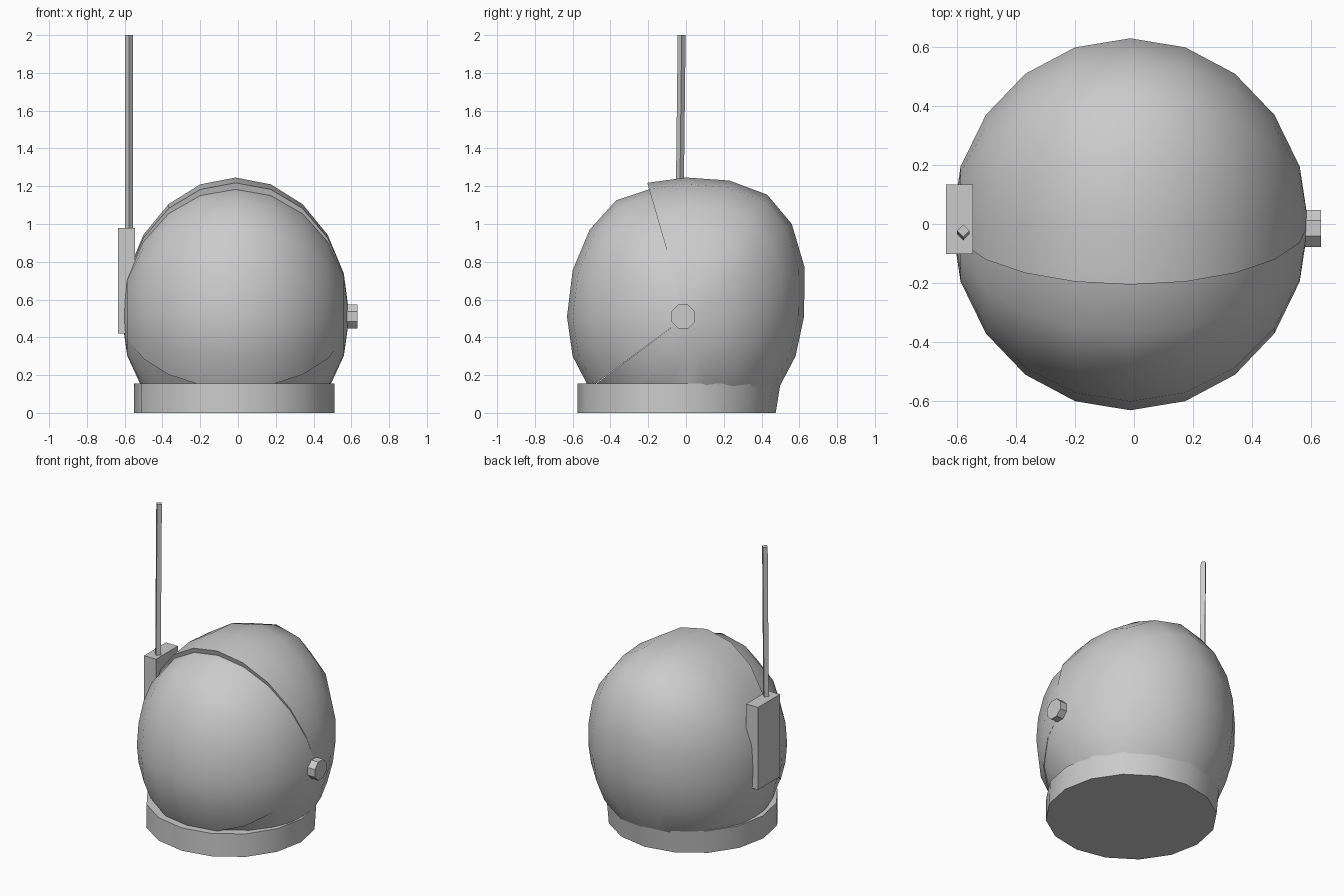
import bpy, bmesh, math
from mathutils import Vector, Matrix

if "Cube" in bpy.data.objects:
    bpy.data.objects.remove(bpy.data.objects["Cube"])

CX, CY, CZ, RX = -0.013, 0.0, 0.51, 0.603
RINGS = 10


def finish(bm, name, angle=30):
    bmesh.ops.recalc_face_normals(bm, faces=bm.faces)
    me = bpy.data.meshes.new(name)
    bm.to_mesh(me)
    bm.free()
    ob = bpy.data.objects.new(name, me)
    bpy.context.collection.objects.link(ob)
    bpy.ops.object.select_all(action='DESELECT')
    ob.select_set(True)
    bpy.context.view_layer.objects.active = ob
    bpy.ops.object.shade_smooth_by_angle(angle=math.radians(angle))
    return ob


def dome(name, profile, cut_z):
    """Sweep a side (y, z) profile into a sphere with poles on the x axis."""
    def lip(p):
        return (p[0] * 0.92, CZ + (p[1] - CZ) * 0.92)
    pts = [lip(profile[0])] + profile + [lip(profile[-1])]
    bm = bmesh.new()
    rows = []
    for i in range(RINGS + 1):
        a = math.pi * i / RINGS
        s = math.sin(a)
        rows.append([bm.verts.new((CX + RX * math.cos(a), CY + y * s,
                                   CZ + (z - CZ) * s)) for y, z in pts])
    for r0, r1 in zip(rows, rows[1:]):
        for j in range(len(pts) - 1):
            bm.faces.new((r0[j], r0[j + 1], r1[j + 1], r1[j]))
    bmesh.ops.remove_doubles(bm, verts=bm.verts, dist=1e-4)
    # the part below the cut is hidden in the collar
    bmesh.ops.bisect_plane(bm, geom=bm.verts[:] + bm.edges[:] + bm.faces[:],
                           plane_co=(0, 0, cut_z), plane_no=(0, 0, 1),
                           clear_inner=True)
    return finish(bm, name)


def tube(name, sides, r0, r1, p0, p1, turn=0.0):
    """Straight prism from p0 to p1."""
    p0, p1 = Vector(p0), Vector(p1)
    d = p1 - p0
    bm = bmesh.new()
    mat = (Matrix.Translation((p0 + p1) / 2)
           @ Vector((0, 0, 1)).rotation_difference(d).to_matrix().to_4x4()
           @ Matrix.Rotation(turn, 4, 'Z'))
    bmesh.ops.create_cone(bm, cap_ends=True, segments=sides, radius1=r0,
                          radius2=r1, depth=d.length, matrix=mat)
    return finish(bm, name)


# helmet shell: from the lower face opening, round the back, to the top rim
dome("helmet_shell",
     [(-0.50, 0.135), (-0.37, -0.03), (-0.19, -0.13), (0, -0.16),
      (0.19, -0.13), (0.36, -0.03), (0.48, 0.11), (0.58, 0.30),
      (0.625, 0.51), (0.628, 0.77), (0.56, 1.0), (0.43, 1.155),
      (0.23, 1.23), (0.0, 1.246), (-0.205, 1.218)], 0.12)

# visor filling the face opening
dome("visor",
     [(-0.19, 1.185), (-0.37, 1.125), (-0.51, 0.97), (-0.60, 0.755),
      (-0.63, 0.51), (-0.60, 0.30), (-0.512, 0.13)], 0.12)

# neck collar, tapered towards the floor at the back
bm = bmesh.new()
bmesh.ops.create_cone(bm, cap_ends=True, segments=16, radius1=1, radius2=1,
                      depth=0.155)
for v in bm.verts:
    back = 0.5 if v.co.z > 0 else 0.475
    v.co.x = -0.02 + 0.53 * v.co.x
    v.co.y = (back - 0.575) / 2 + (back + 0.575) / 2 * v.co.y
    v.co.z += 0.0775
finish(bm, "neck_collar")

# radio box on the left side
bm = bmesh.new()
bmesh.ops.create_cube(bm, size=1, matrix=Matrix.Translation((-0.59, 0.016, 0.70))
                      @ Matrix.Diagonal((0.09, 0.235, 0.56, 1)))
finish(bm, "radio_box")

# antenna and visor pivot knob
tube("antenna", 4, 0.021, 0.021, (-0.577, -0.035, 0.95), (-0.577, -0.023, 2.0))
tube("visor_knob", 8, 0.068, 0.068, (0.56, -0.015, 0.51), (0.632, -0.015, 0.51),
     math.pi / 8)
